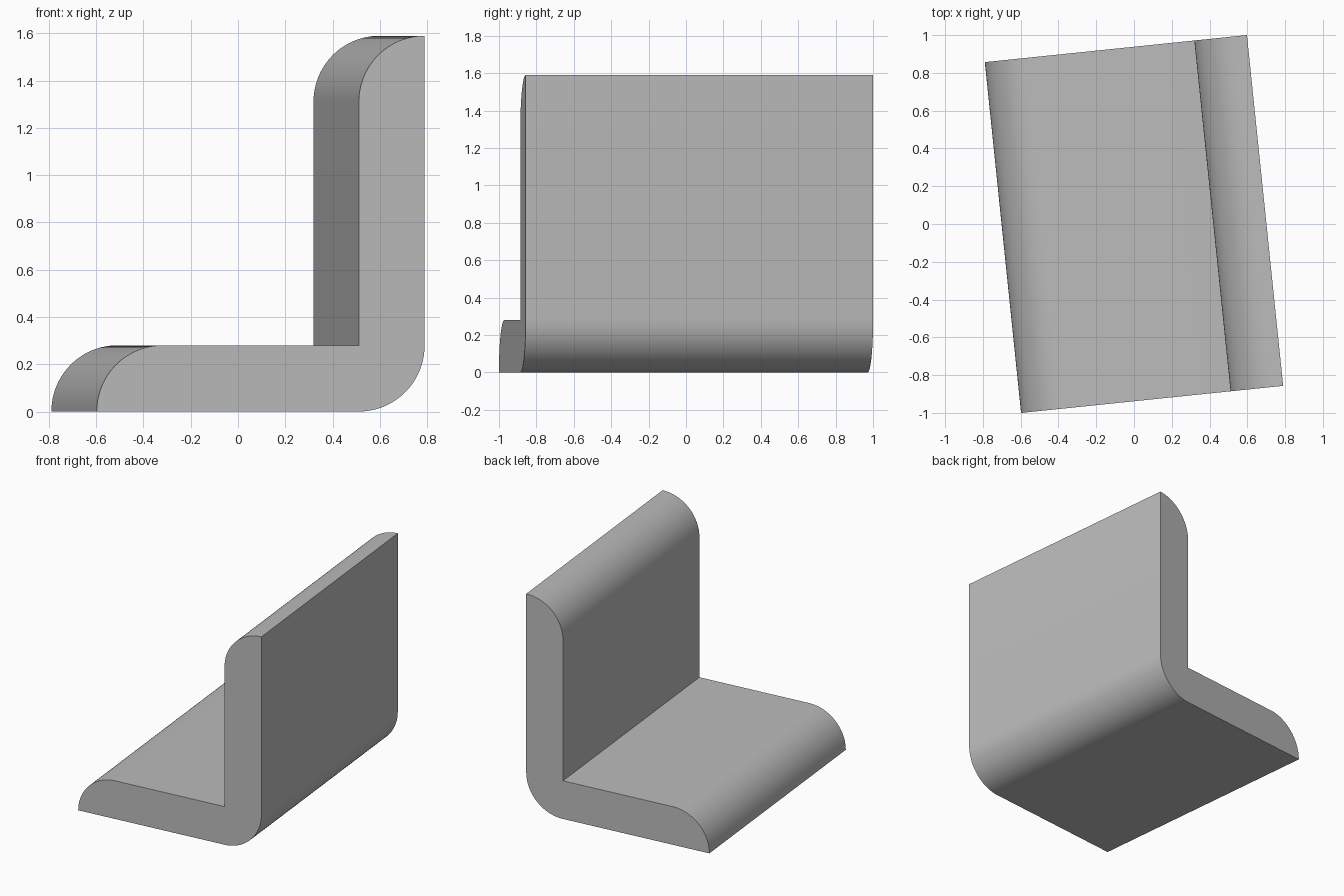
import bpy, bmesh
from math import sin, cos, pi, radians
from mathutils import Matrix

cube = bpy.data.objects.get("Cube")
if cube:
    bpy.data.objects.remove(cube, do_unlink=True)

WIDTH, LENGTH, HEIGHT, THICK = 1.395, 1.867, 1.59, 0.28
TURN = radians(5.9)
STEPS = 24

# Plain grey material
grey = bpy.data.materials.new("plain grey")
grey.use_nodes = True
colour = (0.5, 0.5, 0.5, 1)
grey.diffuse_color = colour
grey.node_tree.nodes["Principled BSDF"].inputs["Base Color"].default_value = colour


def quarter(cx, cz, start, sweep):
    """Points on a quarter circle whose radius is the wall thickness."""
    angles = [start + sweep * i / STEPS for i in range(STEPS + 1)]
    return [(cx + THICK * cos(a), cz + THICK * sin(a)) for a in angles]


# L-shaped section: rounded heel, rounded wall top, inner corner, rounded toe
half = WIDTH / 2
inner = half - THICK
profile = quarter(inner, THICK, -pi / 2, pi / 2)
profile += quarter(half, HEIGHT - THICK, pi / 2, pi / 2)
profile.append((inner, THICK))
profile += quarter(-half + THICK, 0, pi / 2, pi / 2)

# Extrude the section along its length and turn it
bm = bmesh.new()
face = bm.faces.new([bm.verts.new((x, -LENGTH / 2, z)) for x, z in profile])
result = bmesh.ops.extrude_face_region(bm, geom=[face], use_keep_orig=True)
moved = [v for v in result["geom"] if isinstance(v, bmesh.types.BMVert)]
bmesh.ops.translate(bm, verts=moved, vec=(0, LENGTH, 0))
bmesh.ops.rotate(bm, verts=bm.verts, cent=(0, 0, 0), matrix=Matrix.Rotation(TURN, 3, 'Z'))
bmesh.ops.recalc_face_normals(bm, faces=bm.faces)

mesh = bpy.data.meshes.new("angle_bracket")
bm.to_mesh(mesh)
bm.free()
mesh.materials.append(grey)
bracket = bpy.data.objects.new("angle_bracket", mesh)
bpy.context.collection.objects.link(bracket)

# Smooth rounds with crisp edges
bpy.ops.object.select_all(action='DESELECT')
bracket.select_set(True)
bpy.context.view_layer.objects.active = bracket
bpy.ops.object.shade_smooth_by_angle(angle=radians(30))
